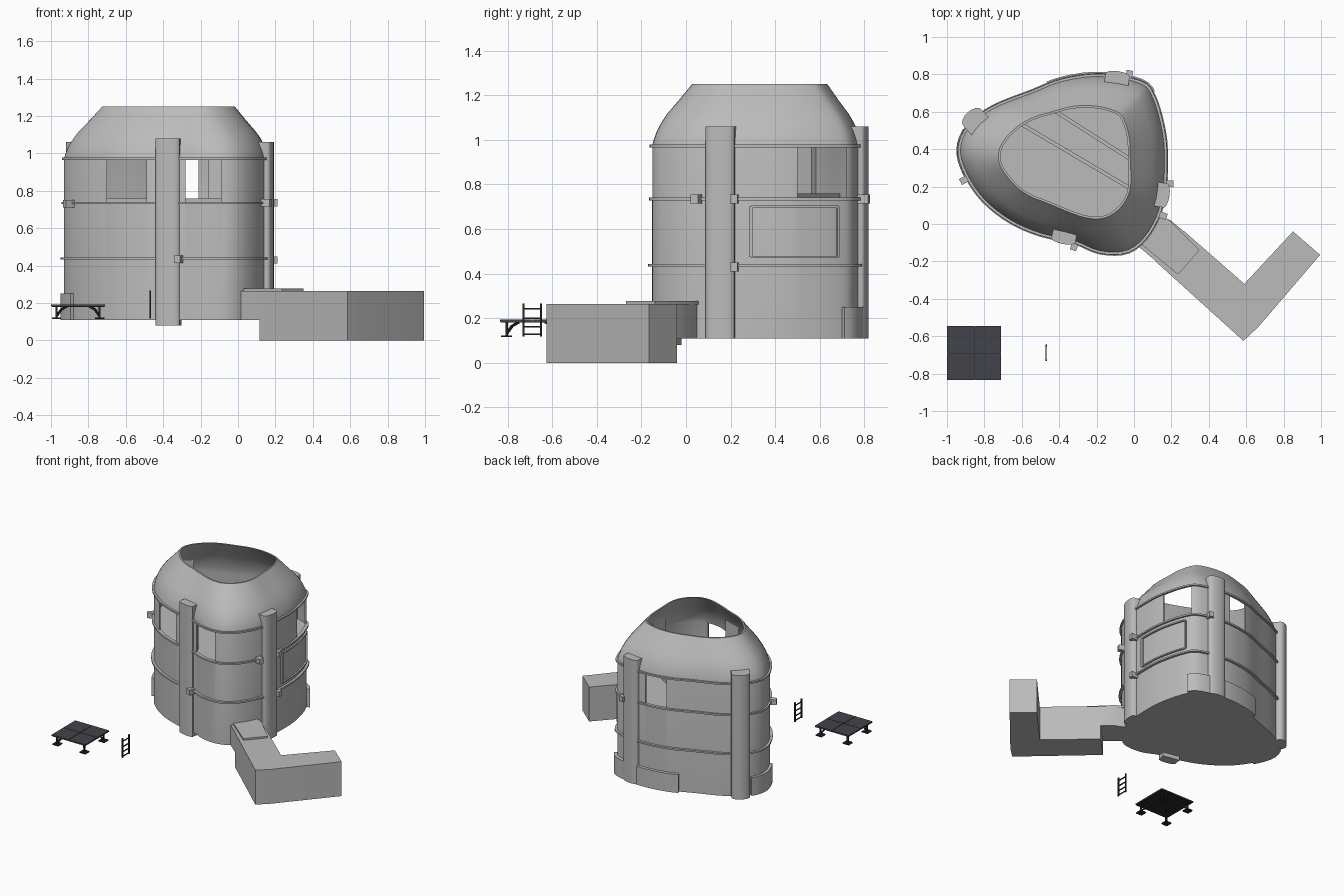
import bpy, bmesh, math
from mathutils import Vector, Matrix

if "Cube" in bpy.data.objects:
    bpy.data.objects.remove(bpy.data.objects["Cube"])

def material(name, c):
    m = bpy.data.materials.new(name)
    m.diffuse_color = (*c, 1)
    m.use_nodes = True
    m.node_tree.nodes["Principled BSDF"].inputs["Base Color"].default_value = m.diffuse_color
    return m

GREY = material("warm grey", (0.5, 0.5, 0.5))
NAVY = material("dark slate", (0.055, 0.055, 0.07))
BLACK = material("near black", (0.02, 0.02, 0.022))

def finish(name, bm, mat, angle=35):
    bmesh.ops.recalc_face_normals(bm, faces=bm.faces)
    me = bpy.data.meshes.new(name)
    bm.to_mesh(me)
    bm.free()
    ob = bpy.data.objects.new(name, me)
    bpy.context.collection.objects.link(ob)
    me.materials.append(mat)
    smooth(ob, angle)
    return ob

def smooth(ob, angle=35):
    bpy.ops.object.select_all(action='DESELECT')
    ob.select_set(True)
    bpy.context.view_layer.objects.active = ob
    bpy.ops.object.shade_smooth_by_angle(angle=math.radians(angle))

def loft(bm, rings, closed=False):
    """Skin equal rings of points; cap the ends or close the loop."""
    vs = [[bm.verts.new(p) for p in r] for r in rings]
    n = len(vs[0])
    pairs = list(zip(vs, vs[1:])) + ([(vs[-1], vs[0])] if closed else [])
    for a, b in pairs:
        for i in range(n):
            j = (i + 1) % n
            bm.faces.new((a[i], a[j], b[j], b[i]))
    if not closed:
        bm.faces.new(vs[0][::-1])
        bm.faces.new(vs[-1])

def prism(name, pts, z0, z1, mat):
    bm = bmesh.new()
    loft(bm, [[(x, y, z) for x, y in pts] for z in (z0, z1)])
    return finish(name, bm, mat)

def add_box(bm, c, s, rot=0.0):
    m = Matrix.Translation(c) @ Matrix.Rotation(rot, 4, 'Z') @ Matrix.Diagonal((*s, 1))
    bmesh.ops.create_cube(bm, size=1, matrix=m)

def add_bar(bm, a, b, w, h):
    a, b = Vector(a), Vector(b)
    d = b - a
    m = Matrix.Translation((a + b) / 2) @ d.to_track_quat('X', 'Z').to_matrix().to_4x4()
    bmesh.ops.create_cube(bm, size=1, matrix=m @ Matrix.Diagonal((d.length, w, h, 1)))

# Plan outlines of the tower wall and of the roof opening
WALL = [(.165, .35), (.15, .51), (.10, .68), (.03, .755), (-.18, .79), (-.38, .765), (-.55, .70),
        (-.75, .62), (-.88, .52), (-.93, .40), (-.895, .27), (-.80, .13), (-.66, .02), (-.5, -.05),
        (-.32, -.09), (-.18, -.145), (-.03, -.14), (.08, -.04), (.15, .13)]
RIM = [(-.02, .35), (-.025, .46), (-.05, .55), (-.09, .60), (-.2, .63), (-.32, .63), (-.44, .60),
       (-.56, .56), (-.66, .49), (-.72, .40), (-.715, .31), (-.64, .21), (-.56, .15), (-.46, .11),
       (-.34, .06), (-.24, .03), (-.15, .035), (-.07, .09), (-.02, .19)]
N = len(WALL)

def curve(tab, u):
    i = math.floor(u)
    t = u - i
    a, b, c, d = (Vector(tab[(i + k) % N]) for k in (-1, 0, 1, 2))
    return 0.5 * (2 * b + (c - a) * t + (2 * a - 5 * b + 4 * c - d) * t * t
                  + (3 * b - a - 3 * c + d) * t ** 3)

def normal(u, tab=WALL):
    t = curve(tab, u + .05) - curve(tab, u - .05)
    return Vector((t.y, -t.x)).normalized()

def at(u, off, tab=WALL):
    return curve(tab, u) + normal(u, tab) * off

def find(x, y):
    return min((k * .02 for k in range(N * 50)), key=lambda u: (curve(WALL, u) - Vector((x, y))).length)

# Tower shell: outer wall, dome, rim, inner wall and upper floor
US = [k / 4 for k in range(N * 4)]
DOME = [(0, .97), (.04, 1.0), (.12, 1.04), (.24, 1.08), (.37, 1.115), (.68, 1.18), (1, 1.25)]

def ring(t, z, off):
    return [(*at(u, off).lerp(at(u, off, RIM), t), z) for u in US]

bm = bmesh.new()
loft(bm, [ring(0, .11, 0)] + [ring(t, z, 0) for t, z in DOME]
     + [ring(t, z, -.012) for t, z in reversed(DOME)] + [ring(0, .735, -.012)])
tower = finish("tower_shell", bm, GREY)

# Window openings
bm = bmesh.new()
for c, s in [((-.595, 0, .855), (.21, .4, .23)), ((-.185, -.12, .855), (.19, .3, .23)),
             ((.15, .61, .855), (.3, .22, .23)), ((-.29, .8, .855), (.16, .2, .23))]:
    add_box(bm, c, s)
cutter = finish("window_cutter", bm, GREY)
cutter.hide_render = True
cutter.hide_viewport = False
mod = tower.modifiers.new("windows", 'BOOLEAN')
mod.operation, mod.solver, mod.object = 'DIFFERENCE', 'EXACT', cutter
bpy.context.view_layer.objects.active = tower
bpy.ops.object.modifier_apply(modifier="windows")
bpy.data.objects.remove(cutter)
smooth(tower)

# Ribbons that follow the wall: full bands, plates and frames
def ribbon(name, z0, z1, depth, u0=0, u1=N):
    full = u1 - u0 >= N
    if u1 < u0:
        u1 += N
    n = max(2, int((u1 - u0) * 4))
    bm = bmesh.new()
    rings = []
    for k in range(n if full else n + 1):
        u = u0 + (u1 - u0) * k / n
        rings.append([(*at(u, o), z) for o, z in ((-.006, z0), (depth, z0), (depth, z1), (-.006, z1))])
    loft(bm, rings, full)
    return finish(name, bm, GREY)

for name, z, d in (("upper_band", .972, .012), ("middle_band", .735, .014), ("lower_band", .438, .018)):
    ribbon(name, z - .006, z + .006, d)
ribbon("back_base_plate", .11, .25, .024, find(.09, .70), find(-.46, .74))
ribbon("left_base_plate", .11, .25, .02, find(-.90, .50), find(-.88, .24))
a, b = find(.165, .29), find(.10, .68)
for z in (.475, .70):
    ribbon("panel_frame_rail", z - .005, z + .005, .012, a, b)
for u in (a, b):
    ribbon("panel_frame_post", .475, .70, .012, u - .035, u + .035)

# Rounded buttress columns
def column(name, x, y, depth, z0, z1):
    u = find(x, y)
    n = normal(u)
    t, c = Vector((-n.y, n.x)), curve(WALL, u)
    pts = [c + t * .065 - n * .045]
    for k in range(9):
        an = math.pi * k / 8
        pts.append(c + t * .065 * math.cos(an) + n * depth * (.4 + .6 * math.sin(an)))
    pts.append(c - t * .065 - n * .045)
    return prism(name, pts, z0, z1, GREY)

column("front_column", -.375, -.08, .03, .08, 1.08)
column("right_column", .155, .155, .035, .11, 1.06)
column("back_column", -.09, .78, .035, .11, 1.06)
column("left_column", -.85, .555, .06, .11, 1.06)

# Small clamps where the bands meet the columns
bm = bmesh.new()
for x, y, z in [(.155, .22, .735), (.12, .06, .735), (.155, .22, .43), (-.31, -.09, .435), (-.88, .25, .73),
                (-.03, .77, .735)]:
    u = find(x, y)
    n = normal(u)
    add_box(bm, (*at(u, .025), z), (.05, .035, .04), math.atan2(n.y, n.x))
finish("band_clamps", bm, GREY)

# Floor beams inside the tower
bm = bmesh.new()
add_bar(bm, (-.55, .685, .747), (.14, .245, .747), .02, .026)
add_bar(bm, (-.74, .615, .747), (.135, .1, .747), .02, .026)
finish("floor_beams", bm, GREY)

# Entrance corridor: raised neck, L-shaped block, top hatch plate
prism("corridor_neck", [(.0, -.1), (.125, -.205), (.28, -.05), (.195, .02), (.1, .06)], .11, .264, GREY)
prism("corridor_block", [(.115, -.2), (.585, -.625), (.665, -.55), (.995, -.165), (.85, -.04),
                         (.59, -.32), (.27, -.04)], 0, .264, GREY)
prism("corridor_hatch", [(.03, -.1), (.235, -.27), (.35, -.14), (.19, .02), (.12, .06)], .262, .277, GREY)

# Landing platform: four tiles, legs, braces and feet
bm = bmesh.new()
for sx in (-1, 1):
    for sy in (-1, 1):
        add_box(bm, (-.855 + sx * .0725, -.69 + sy * .0725, .188), (.142, .142, .01))
finish("platform_tiles", bm, NAVY)
bm = bmesh.new()
add_box(bm, (-.855, -.69, .184), (.28, .28, .008))
for sx in (-1, 1):
    for sy in (-1, 1):
        def p(r, z):
            return (-.855 + sx * r, -.69 + sy * r, z)
        add_box(bm, p(.115, .119), (.05, .05, .008))
        add_bar(bm, p(.115, .119), p(.115, .182), .011, .011)
        add_bar(bm, p(.115, .13), p(.09, .165), .01, .01)
        add_bar(bm, p(.09, .165), p(.06, .182), .01, .01)
finish("platform_legs", bm, BLACK)

# Ladder
bm = bmesh.new()
for y in (-.728, -.65):
    add_box(bm, (-.47, y, .192), (.008, .009, .148))
for z in (.127, .162, .2, .242):
    add_box(bm, (-.47, -.689, z), (.006, .078, .007))
finish("ladder", bm, BLACK)
